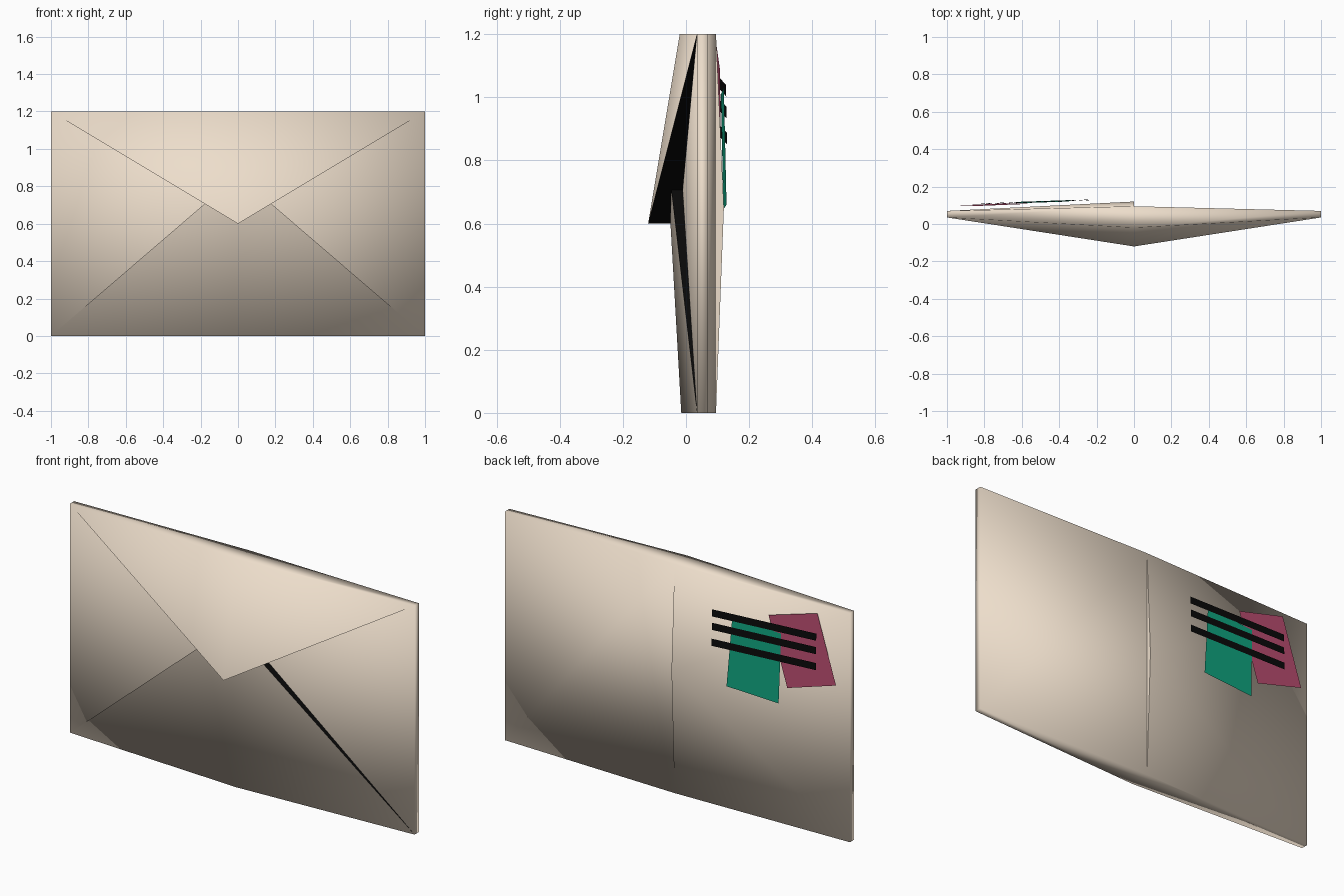
import bpy, bmesh
from mathutils import Vector

if "Cube" in bpy.data.objects:
    bpy.data.objects.remove(bpy.data.objects["Cube"])


def material(name, rgb):
    m = bpy.data.materials.new(name)
    m.diffuse_color = (*rgb, 1)
    m.use_nodes = True
    m.node_tree.nodes["Principled BSDF"].inputs["Base Color"].default_value = m.diffuse_color
    return m


PAPER = material("paper", (0.85, 0.73, 0.60))
DARK = material("dark", (0.003, 0.003, 0.003))
GREEN = material("green", (0.005, 0.38, 0.22))
PINK = material("pink", (0.50, 0.075, 0.165))
CENTRE = Vector((0, 0.05, 0.6))


def build(name, points, faces, mat, smooth=False):
    """Mesh from points and faces, every face turned away from the centre."""
    bm = bmesh.new()
    vs = [bm.verts.new(p) for p in points]
    for f in faces:
        face = bm.faces.new([vs[i] for i in f])
        face.smooth = smooth
        face.normal_update()
        if face.normal.dot(face.calc_center_median() - CENTRE) < -1e-6:
            face.normal_flip()
    me = bpy.data.meshes.new(name)
    bm.to_mesh(me)
    bm.free()
    me.materials.append(mat)
    ob = bpy.data.objects.new(name, me)
    bpy.context.collection.objects.link(ob)
    return ob


H = 1.2
FRONT, BACK, SIDE_MID = 0.035, 0.07, -0.02
TIP = (0, -0.12, 0.6)        # top flap point
APEX = (0, -0.064, 0.86)     # bottom flap point

# Envelope body: rim, four folded front flaps and a bulging back
pts = [
    (-1, FRONT, 0), (1, FRONT, 0), (1, FRONT, H), (-1, FRONT, H),   # 0-3 front corners
    (-1, BACK, 0), (1, BACK, 0), (1, BACK, H), (-1, BACK, H),       # 4-7 back corners
    (0, -0.015, 0), (0, -0.02, H), (0, 0.095, 0), (0, 0.095, H),    # 8-11 edge middles
    TIP, APEX, (0, SIDE_MID, 0.6), (0, 0.12, 0.65),                 # 12-15 panel points
]
faces = [
    (3, 12, 9), (9, 12, 2),                                # top flap
    (0, 8, 13), (8, 1, 13),                                # bottom flap
    (1, 2, 14), (0, 14, 3),                                # side flaps
    (0, 3, 7, 4), (1, 5, 6, 2),                            # side rims
    (3, 9, 11, 7), (9, 2, 6, 11),                          # top rim
    (0, 4, 10, 8), (8, 10, 5, 1),                          # bottom rim
    (5, 10, 11, 6),                                        # flat back half
    (7, 11, 15), (4, 7, 15), (4, 15, 10),                  # bulging back half
]
build("envelope", pts, faces, PAPER, smooth=True)

# Small step closing the back fold
build("back_fold", [pts[10], pts[15], pts[11]], [(0, 1, 2)], PAPER)

# Dark gaps under the flap edges
for name, tip, z in (("top_flap_gap", TIP, H), ("bottom_flap_gap", APEX, 0)):
    under = (0, SIDE_MID, tip[2])
    build(name, [(-1, FRONT, z), (1, FRONT, z), tip, under],
          [(0, 2, 3), (1, 2, 3)], DARK)


# Stamps and postmark bars floating just off the back
def sticker(name, outline, mat, lift):
    p = [(x, 0.135 - 0.035 * abs(x) - 0.02 * (z - 0.9) + lift, z) for x, z in outline]
    build(name, p, [range(len(p))], mat)


sticker("green_stamp", [(-0.353, 1.03), (-0.63, 1.01), (-0.62, 0.645), (-0.325, 0.66)],
        GREEN, 0)
sticker("pink_stamp", [(-0.555, 1.087), (-0.83, 1.165), (-0.94, 0.817), (-0.665, 0.735)],
        PINK, -0.004)
for i, z in enumerate((1.04, 0.97, 0.887)):
    sticker(f"postmark_bar_{i + 1}",
            [(-0.24, z), (-0.83, z + 0.022), (-0.83, z - 0.015), (-0.24, z - 0.037)],
            DARK, 0.003)
